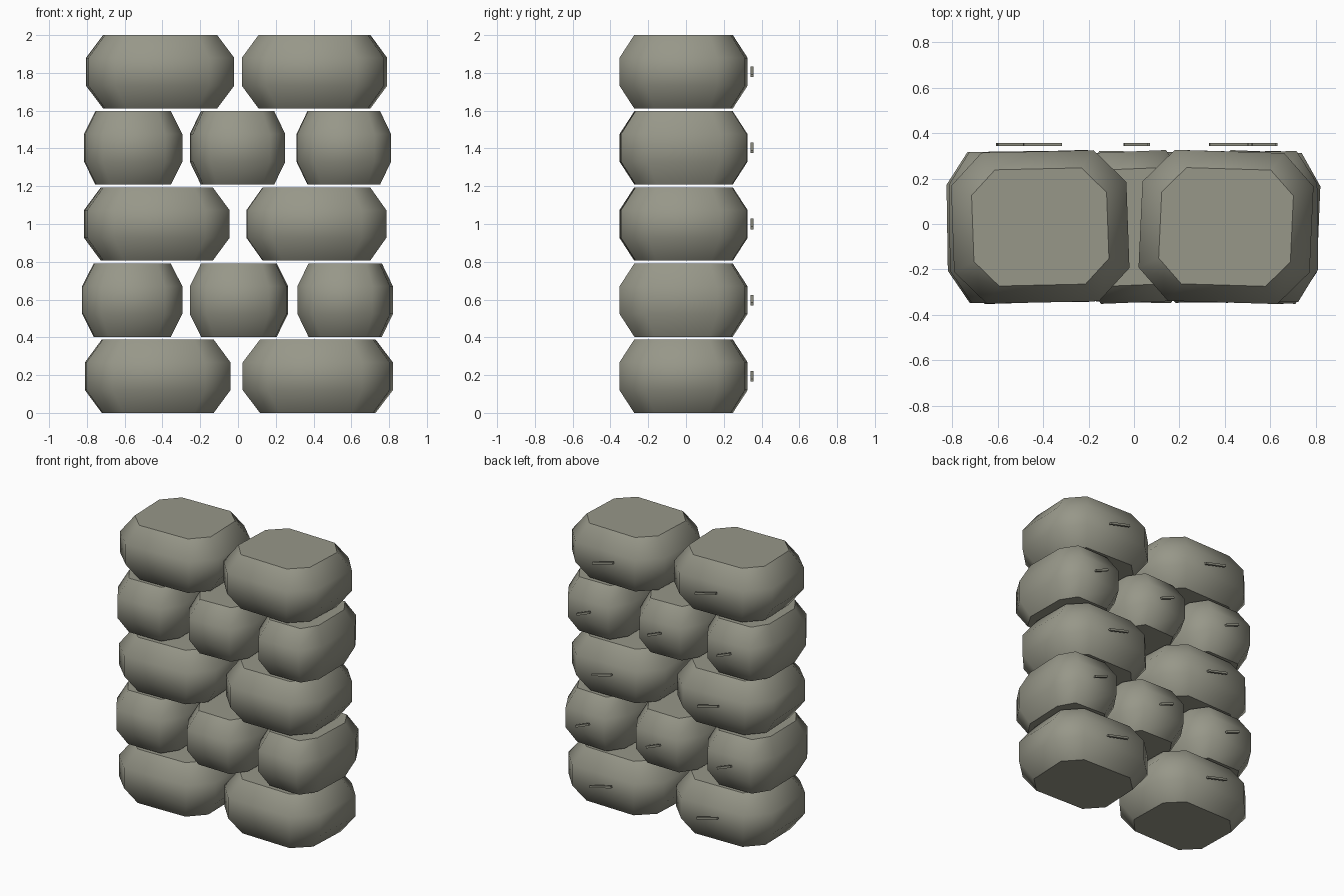
import bpy, bmesh
from mathutils import Matrix, Vector

cube = bpy.data.objects.get("Cube")
if cube:
    bpy.data.objects.remove(cube, do_unlink=True)

burlap = bpy.data.materials.new("olive_grey_burlap")
colour = (0.31, 0.31, 0.25, 1)
burlap.diffuse_color = colour
burlap.use_nodes = True
burlap.node_tree.nodes["Principled BSDF"].inputs["Base Color"].default_value = colour

BAG_H, PITCH = 0.388, 0.403
HALF_Y, MID_Y = 0.332, -0.013
SKEW, TILT = 0.017, 0.0125

# Bags in each course: left end, right end, small turn
COURSES = [
    [(-0.81, -0.04, 0.4), (0.025, 0.82, -0.9)],
    [(-0.825, -0.295, 0.3), (-0.255, 0.265, -0.4), (0.315, 0.82, -0.8)],
    [(-0.815, -0.045, 0.9), (0.045, 0.785, 0.2)],
    [(-0.815, -0.295, 0.3), (-0.255, 0.25, 0.8), (0.31, 0.81, 0.2)],
    [(-0.805, -0.02, 0.7), (0.02, 0.79, -0.9)],
]

# Unit octagon footprint, counter-clockwise
A, B = 0.64, 0.57
FOOTPRINT = [(1, -B), (1, B), (A, 1), (-A, 1), (-1, B), (-1, -B), (-A, -1), (A, -1)]
# Ring height and scale, bottom to top
RINGS = [(0, 0.77), (0.31, 1), (0.69, 1), (1, 0.77)]


def finish(bm, name):
    mesh = bpy.data.meshes.new(name)
    bmesh.ops.recalc_face_normals(bm, faces=bm.faces)
    bm.to_mesh(mesh)
    bm.free()
    mesh.materials.append(burlap)
    obj = bpy.data.objects.new(name, mesh)
    bpy.context.collection.objects.link(obj)
    return obj


def make_bag(name, x0, x1, turn, z0):
    """Plump bag: octagonal rings with rounded sides and flat caps."""
    bm = bmesh.new()
    mid_x = (x0 + x1) / 2
    half_x = (x1 - x0) / 2 - abs(turn) * SKEW * B
    rings = []
    for h, s in RINGS:
        rings.append([bm.verts.new((
            mid_x + s * (u * half_x - turn * v * SKEW),
            MID_Y + s * (v * HALF_Y + turn * u * TILT),
            z0 + h * BAG_H)) for u, v in FOOTPRINT])
    n = len(FOOTPRINT)
    for low, high in zip(rings, rings[1:]):
        for i in range(n):
            j = (i + 1) % n
            bm.faces.new((low[i], low[j], high[j], high[i])).smooth = True
    for ring in (rings[0], rings[-1]):
        cap = bm.faces.new(ring)
        for edge in cap.edges:
            edge.smooth = False
    return finish(bm, name)


def make_tie(name, x, z, length, rise):
    """Thin slanted cord behind a bag."""
    bm = bmesh.new()
    bmesh.ops.create_cube(bm, size=1)
    bmesh.ops.scale(bm, verts=bm.verts, vec=(length, 0.015, 0.015))
    bmesh.ops.rotate(bm, verts=bm.verts, cent=(0, 0, 0),
                     matrix=Matrix.Rotation(rise / length, 3, 'Y'))
    bmesh.ops.translate(bm, verts=bm.verts, vec=Vector((x, 0.35, z)))
    return finish(bm, name)


for row, course in enumerate(COURSES):
    z = row * PITCH
    for col, (x0, x1, turn) in enumerate(course):
        tag = f"{row + 1}_{col + 1}"
        make_bag("sandbag_" + tag, x0, x1, turn, z)
        make_tie("tie_cord_" + tag, (x0 + x1) / 2 + 0.01, z + BAG_H / 2,
                 (x1 - x0) * 0.22, 0.042)
